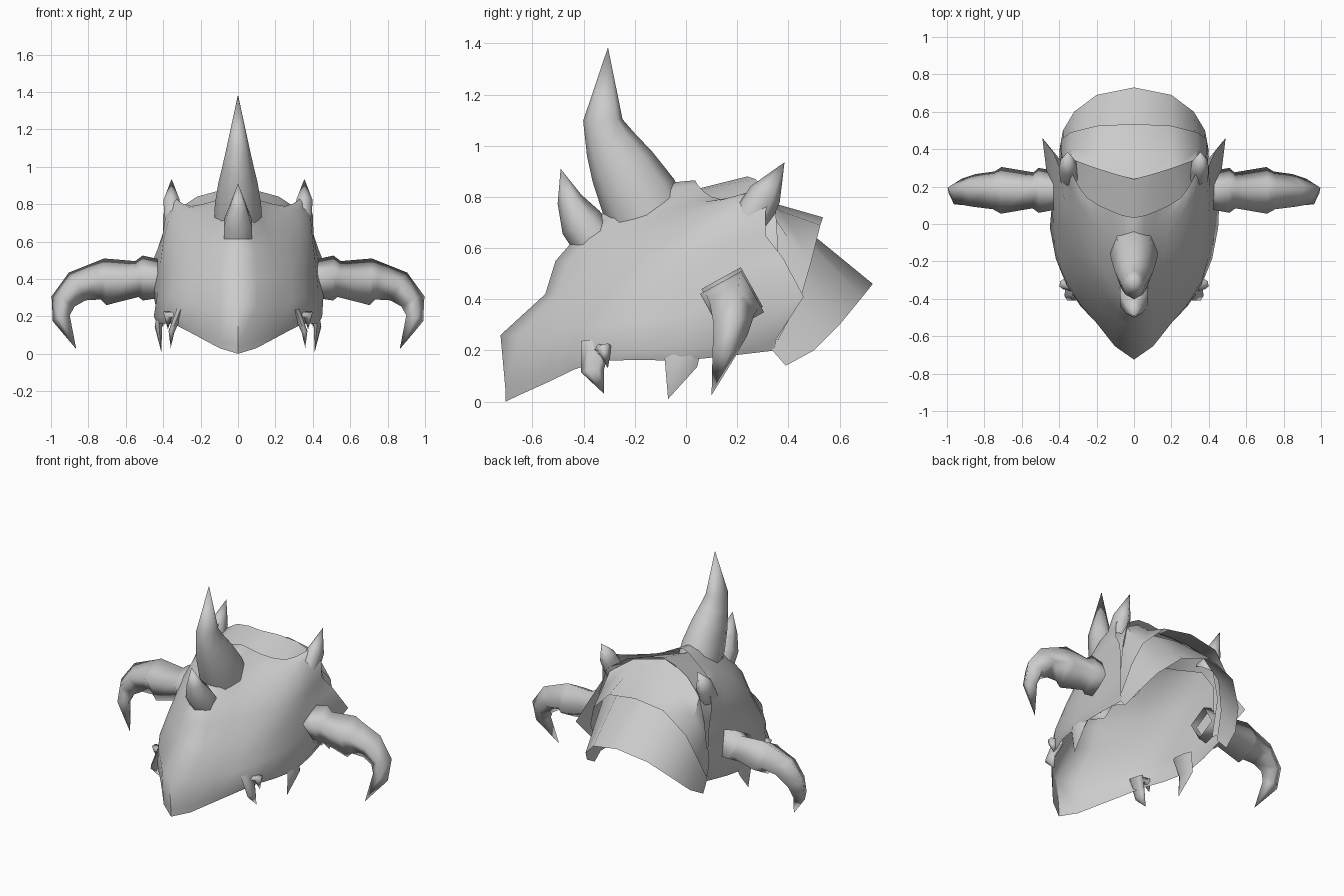
import bpy
import bmesh
import math
from mathutils import Vector

cube = bpy.data.objects.get("Cube")
if cube:
    bpy.data.objects.remove(cube, do_unlink=True)

steel = bpy.data.materials.new("grey steel")
steel.use_nodes = True
steel.diffuse_color = (0.6, 0.6, 0.6, 1)
steel.node_tree.nodes["Principled BSDF"].inputs["Base Color"].default_value = (0.6, 0.6, 0.6, 1)


def make_object(name, rows, closed=False, mirrored=False, angle=60):
    """Skin a list of equally long point rows with quads."""
    bm = bmesh.new()
    grid = [[bm.verts.new(p) for p in row] for row in rows]
    count = len(rows[0])
    for low, high in zip(grid, grid[1:]):
        for k in range(count if closed else count - 1):
            n = (k + 1) % count
            bm.faces.new((low[k], low[n], high[n], high[k]))
    bmesh.ops.remove_doubles(bm, verts=bm.verts[:], dist=0.0001)
    mesh = bpy.data.meshes.new(name)
    bm.to_mesh(mesh)
    bm.free()
    mesh.materials.append(steel)
    obj = bpy.data.objects.new(name, mesh)
    bpy.context.collection.objects.link(obj)
    bpy.ops.object.select_all(action="DESELECT")
    obj.select_set(True)
    bpy.context.view_layer.objects.active = obj
    bpy.ops.object.shade_smooth_by_angle(angle=math.radians(angle))
    if mirrored:
        mod = obj.modifiers.new("Mirror", "MIRROR")
        mod.use_mirror_merge = False


def full_row(half, steps=1):
    """Mirror half a row across x = 0 and subdivide it along a smooth curve."""
    half = [Vector(p) for p in half]
    pts = [Vector((-p.x, p.y, p.z)) for p in half[:0:-1]] + half
    pts = [2 * pts[0] - pts[1]] + pts + [2 * pts[-1] - pts[-2]]
    out = []
    for a, b, c, d in zip(pts, pts[1:], pts[2:], pts[3:]):
        for s in range(steps):
            t = s / steps
            out.append(b + 0.5 * t * (c - a + t * (2 * a - 5 * b + 4 * c - d
                                                   + t * (3 * b - a - 3 * c + d))))
    return out + [pts[-2]]


def horn(name, rings, sides=6, aspect=1.0, phase=0.0, mirrored=False):
    """Sweep a polygon along (x, y, z, radius) stations."""
    path = [Vector(r[:3]) for r in rings]
    rows = []
    for i, ring in enumerate(rings):
        tangent = (path[min(i + 1, len(path) - 1)] - path[max(i - 1, 0)]).normalized()
        u = Vector((0, 1, 0))
        u = (u - tangent * u.dot(tangent)).normalized()
        v = tangent.cross(u)
        row = []
        for k in range(sides):
            a = phase + math.tau * k / sides
            row.append(path[i] + ring[3] * (u * math.cos(a) + v * aspect * math.sin(a)))
        rows.append(row)
    make_object(name, rows, closed=True, mirrored=mirrored, angle=110)


# Face mask: rows climb from the rim to the V-shaped crown edge
rim = [(0, -.705, .04), (.20, -.53, .12), (.36, -.33, .20), (.45, -.02, .20), (.40, .35, .24)]
lip = [(x * .96, y, z - .04) for x, y, z in rim]
mask = [
    lip,
    rim,
    [(0, -.725, .26), (.20, -.53, .26), (.36, -.31, .30), (.43, 0, .33), (.49, .46, .41)],
    [(0, -.55, .42), (.20, -.42, .42), (.35, -.22, .44), (.415, .03, .48), (.43, .38, .56)],
    [(0, -.51, .55), (.18, -.36, .55), (.33, -.14, .57), (.40, .07, .60), (.40, .31, .65)],
    [(0, -.44, .63), (.15, -.27, .65), (.28, -.07, .68), (.37, .12, .72), (.40, .31, .74)],
    [(0, -.30, .76), (.12, -.14, .74), (.22, 0, .75), (.32, .15, .77), (.385, .33, .81)],
    [(0, -.12, .85), (.11, -.03, .79), (.23, .07, .78), (.325, .2, .80), (.375, .34, .84)],
    [(0, .035, .865), (.12, .07, .82), (.25, .14, .79), (.32, .25, .82), (.36, .35, .86)],
]
make_object("face_mask", [full_row(r, steps=2) for r in mask])

# Overlapping plates over the skull and neck, each tucked under the one before
crown = [
    [(0, -.04, .81), (.12, .01, .78), (.25, .09, .76), (.35, .22, .72), (.385, .29, .60),
     (.39, .28, .42)],
    [(0, .24, .88), (.11, .27, .87), (.22, .305, .84), (.34, .35, .76), (.385, .36, .60),
     (.395, .35, .42)],
]
upper_neck = [
    [(0, .22, .865), (.20, .27, .83), (.33, .33, .74), (.38, .33, .50), (.38, .28, .26)],
    [(0, .36, .77), (.20, .37, .745), (.34, .40, .64), (.39, .39, .46), (.39, .33, .25)],
    [(0, .535, .72), (.20, .525, .69), (.34, .49, .55), (.39, .45, .41), (.40, .36, .24)],
]
lower_neck = [
    [(0, .40, .73), (.20, .40, .70), (.33, .40, .58), (.375, .37, .40), (.385, .32, .22)],
    [(0, .73, .46), (.20, .69, .41), (.32, .60, .30), (.38, .50, .20), (.40, .39, .14)],
]
for name, rows in (("crown_plate", crown), ("upper_neck_plate", upper_neck),
                   ("lower_neck_plate", lower_neck)):
    make_object(name, [full_row(r) for r in rows])

# Tall forehead horn and the small one before it, both rooted inside the mask
horn("forehead_horn", [(0, -.11, .64, .16), (0, -.185, .80, .155), (0, -.25, .92, .13),
                       (0, -.29, 1.0, .105), (0, -.325, 1.1, .077), (0, -.305, 1.385, 0)],
     sides=8, aspect=.8)
horn("brow_horn", [(0, -.33, .59, .09), (0, -.41, .70, .085),
                   (0, -.455, .79, .05), (0, -.49, .91, 0)])

# Ear-like spikes at the top rear corners of the mask
horn("ear_spike", [(.345, .26, .72, .075), (.355, .31, .81, .065), (.355, .385, .935, 0)],
     aspect=.75, mirrored=True)

# Four-sided side horns with stepped collars, drooping to a point
horn("side_horn", [(.38, .18, .40, .10), (.51, .18, .405, .125), (.54, .18, .40, .10),
                   (.71, .18, .385, .13), (.75, .18, .39, .105), (.86, .18, .36, .09),
                   (.935, .175, .28, .07), (.945, .15, .19, .05), (.865, .10, .025, 0)],
     sides=4, phase=math.radians(-16), mirrored=True)

# Fangs hanging from the rim
horn("rear_fang", [(.39, -.01, .26, .085), (.425, -.02, .15, .065), (.41, -.07, .01, 0)],
     aspect=.35, mirrored=True)
horn("front_fang", [(.31, -.35, .23, .06), (.355, -.365, .12, .045), (.36, -.32, .03, 0)],
     aspect=.4, mirrored=True)
horn("hooked_tooth", [(.33, -.33, .20, .03), (.375, -.32, .21, .03), (.375, -.305, .13, 0)],
     mirrored=True)
